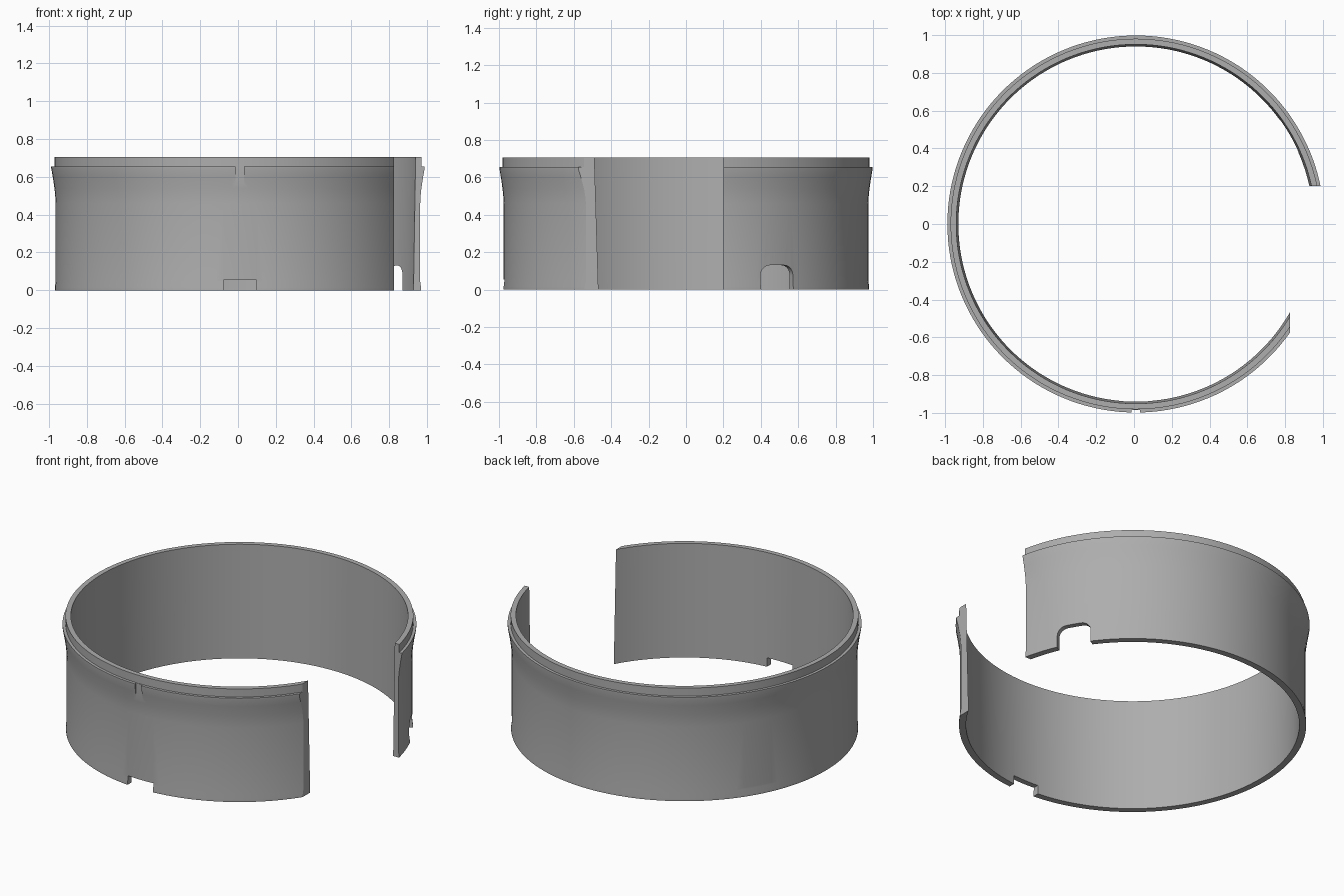
import bpy, bmesh, math
from mathutils import Matrix

cube = bpy.data.objects.get("Cube")
if cube:
    bpy.data.objects.remove(cube, do_unlink=True)

CENTRE_X = 0.01
SEGMENTS = 144

grey = bpy.data.materials.new("plain grey")
grey.use_nodes = True
colour = (0.42, 0.42, 0.42, 1)
grey.diffuse_color = colour
grey.node_tree.nodes["Principled BSDF"].inputs["Base Color"].default_value = colour


def make_object(name, bm):
    bmesh.ops.recalc_face_normals(bm, faces=bm.faces)
    mesh = bpy.data.meshes.new(name)
    bm.to_mesh(mesh)
    bm.free()
    mesh.materials.append(grey)
    obj = bpy.data.objects.new(name, mesh)
    bpy.context.collection.objects.link(obj)
    return obj


def lathe(name, profile):
    """Closed (radius, height) section turned a full circle."""
    bm = bmesh.new()
    rings = []
    for i in range(SEGMENTS):
        a = math.tau * i / SEGMENTS
        rings.append([bm.verts.new((CENTRE_X + r * math.cos(a), r * math.sin(a), z))
                      for r, z in profile])
    n = len(profile)
    for i in range(SEGMENTS):
        a, b = rings[i], rings[(i + 1) % SEGMENTS]
        for j in range(n):
            k = (j + 1) % n
            bm.faces.new((a[j], b[j], b[k], a[k]))
    return make_object(name, bm)


def radial_cutter(name, angle, outline, r0, r1):
    """Prism with a (sideways, height) outline, pushed outward from r0 to r1."""
    bm = bmesh.new()
    face = bm.faces.new([bm.verts.new((r0, y, z)) for y, z in outline])
    out = bmesh.ops.extrude_face_region(bm, geom=[face])
    moved = [v for v in out["geom"] if isinstance(v, bmesh.types.BMVert)]
    bmesh.ops.translate(bm, verts=moved, vec=(r1 - r0, 0, 0))
    bm.transform(Matrix.Translation((CENTRE_X, 0, 0))
                 @ Matrix.Rotation(math.radians(angle), 4, "Z"))
    return make_object(name, bm)


def rectangle(half, z0, z1):
    return [(-half, z0), (half, z0), (half, z1), (-half, z1)]


def arch(half, top, radius):
    pts = [(-half, -0.1), (half, -0.1)]
    for side, start in ((1, 0), (-1, 90)):
        for i in range(9):
            a = math.radians(start + i * 90 / 8)
            pts.append((side * (half - radius) + radius * math.cos(a),
                        top - radius + radius * math.sin(a)))
    return pts


# Thin wall with stepped rim, flared lip and slight foot
collar = lathe("open_collar", [
    (0.94, 0), (0.979, 0), (0.979, 0.015), (0.975, 0.045), (0.975, 0.46),
    (0.977, 0.5), (0.981, 0.54), (0.99, 0.6), (0.998, 0.645), (0.998, 0.655),
    (0.981, 0.655), (0.981, 0.705), (0.951, 0.705)])

# Opening on the left side with square-cut ends
bm = bmesh.new()
bmesh.ops.create_cube(bm, size=1, matrix=Matrix.Translation((1.325, -0.3, 0.4))
                      @ Matrix.Diagonal((1, 1, 2, 1)))
cutters = [make_object("opening_cutter", bm)]

# Arched window, foot notches and lip grooves
cutters.append(radial_cutter("window_cutter", 30, arch(0.1, 0.13, 0.055), 0.8, 1.1))
for angle in (-90, 150):
    cutters.append(radial_cutter("notch_cutter", angle, rectangle(0.0875, -0.1, 0.055), 0.8, 1.1))
    cutters.append(radial_cutter("groove_cutter", angle, rectangle(0.022, 0.5, 0.68), 0.9835, 1.1))

for cutter in cutters:
    mod = collar.modifiers.new(cutter.name, "BOOLEAN")
    mod.operation = "DIFFERENCE"
    mod.solver = "EXACT"
    mod.object = cutter

# Bake the cuts and drop the cutters
baked = bpy.data.meshes.new_from_object(
    collar.evaluated_get(bpy.context.evaluated_depsgraph_get()))
collar.modifiers.clear()
collar.data = baked
baked.materials.clear()
baked.materials.append(grey)
for cutter in cutters:
    bpy.data.objects.remove(cutter, do_unlink=True)

bpy.ops.object.select_all(action="DESELECT")
collar.select_set(True)
bpy.context.view_layer.objects.active = collar
bpy.ops.object.shade_smooth_by_angle(angle=math.radians(25))
